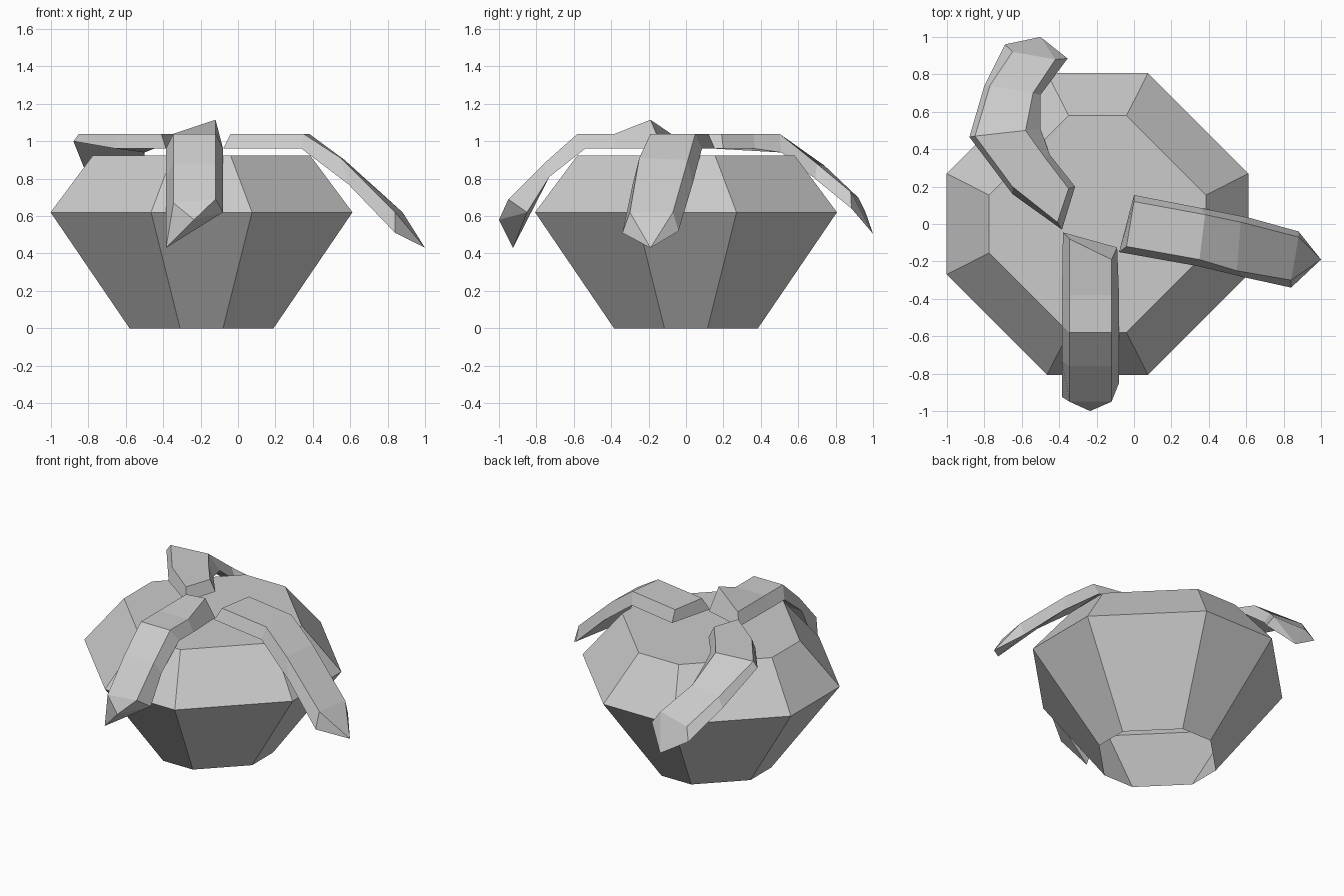
import bpy

cube = bpy.data.objects.get("Cube")
if cube:
    bpy.data.objects.remove(cube)

# One plain grey for everything
grey = bpy.data.materials.new("plain grey")
grey.use_nodes = True
colour = (0.6, 0.6, 0.6, 1)
grey.diffuse_color = colour
grey.node_tree.nodes["Principled BSDF"].inputs["Base Color"].default_value = colour


def add_mesh(name, verts, faces):
    mesh = bpy.data.meshes.new(name)
    mesh.from_pydata(verts, [], faces)
    mesh.materials.append(grey)
    obj = bpy.data.objects.new(name, mesh)
    bpy.context.collection.objects.link(obj)
    return obj


def bridge(rings, sides):
    """Quads joining consecutive rings of equal vertex count."""
    return [(r * sides + i, r * sides + (i + 1) % sides,
             (r + 1) * sides + (i + 1) % sides, (r + 1) * sides + i)
            for r in range(rings - 1) for i in range(sides)]


def octagon(long, short, z, cx=-0.195):
    quarter = [(long, -short), (long, short), (short, long), (-short, long)]
    points = quarter + [(-x, -y) for x, y in quarter]
    return [(cx + x, y, z) for x, y in points]


# Hollow faceted body, open underneath
body = octagon(0.385, 0.115, 0) + octagon(0.807, 0.27, 0.62) + octagon(0.58, 0.155, 0.925)
add_mesh("body", body, bridge(3, 8) + [tuple(range(16, 24))])


def petal(name, sections, tip):
    """Sections list upper right, upper left, lower left, lower right corners,
    seen looking from the root to the tip."""
    verts = [v for section in sections for v in section] + [tip]
    n = len(sections)
    last = 4 * (n - 1)
    faces = bridge(n, 4) + [(3, 2, 1, 0)]
    faces += [(last + i, last + (i + 1) % 4, 4 * n) for i in range(4)]
    add_mesh(name, verts, faces)


# Petal drooping to the left side
petal("left_petal", [
    [(-.04, -.12, 1.04), (0, .12, 1.04), (0, .155, .96), (-.08, -.15, .96)],
    [(.35, -.19, 1.04), (.38, .05, 1.04), (.36, .085, .96), (.34, -.225, .96)],
    [(.55, -.25, .91), (.57, .01, .9), (.61, .035, .77), (.59, -.285, .77)],
    [(.84, -.3, .62), (.88, -.07, .62), (.88, -.04, .52), (.84, -.34, .51)],
], (1.0, -.19, .43))

# Petal drooping over the front, with a raised root corner
petal("front_petal", [
    [(-.345, -.08, 1.04), (-.12, -.19, 1.115), (-.09, -.125, .96), (-.38, -.045, .96)],
    [(-.345, -.38, 1.04), (-.12, -.38, 1.04), (-.08, -.38, .96), (-.385, -.38, .96)],
    [(-.345, -.58, 1.04), (-.12, -.58, 1.04), (-.08, -.54, .96), (-.385, -.54, .96)],
    [(-.345, -.76, .88), (-.12, -.76, .88), (-.08, -.73, .81), (-.385, -.73, .81)],
    [(-.345, -.95, .67), (-.12, -.95, .69), (-.08, -.85, .62), (-.385, -.925, .43)],
], (-.235, -1.0, .58))

# Curling petal at the back
petal("back_petal", [
    [(-.35, .19, 1.04), (-.41, .01, 1.04), (-.385, -.03, .96), (-.315, .2, .96)],
    [(-.48, .36, 1.04), (-.65, .2, 1.04), (-.65, .16, .96), (-.45, .37, .96)],
    [(-.58, .5, 1.04), (-.85, .47, 1.04), (-.88, .465, 1.0), (-.5, .51, .94)],
    [(-.54, .7, .88), (-.77, .74, .87), (-.8, .74, .8), (-.5, .69, .8)],
    [(-.42, .88, .73), (-.65, .92, .7), (-.69, .96, .62), (-.355, .885, .64)],
], (-.5, 1.0, .505))

# Consistent outward normals on the petals
import bmesh
for obj in bpy.context.collection.objects:
    if obj.name.endswith("_petal"):
        bm = bmesh.new()
        bm.from_mesh(obj.data)
        bmesh.ops.recalc_face_normals(bm, faces=bm.faces)
        bm.to_mesh(obj.data)
        bm.free()
